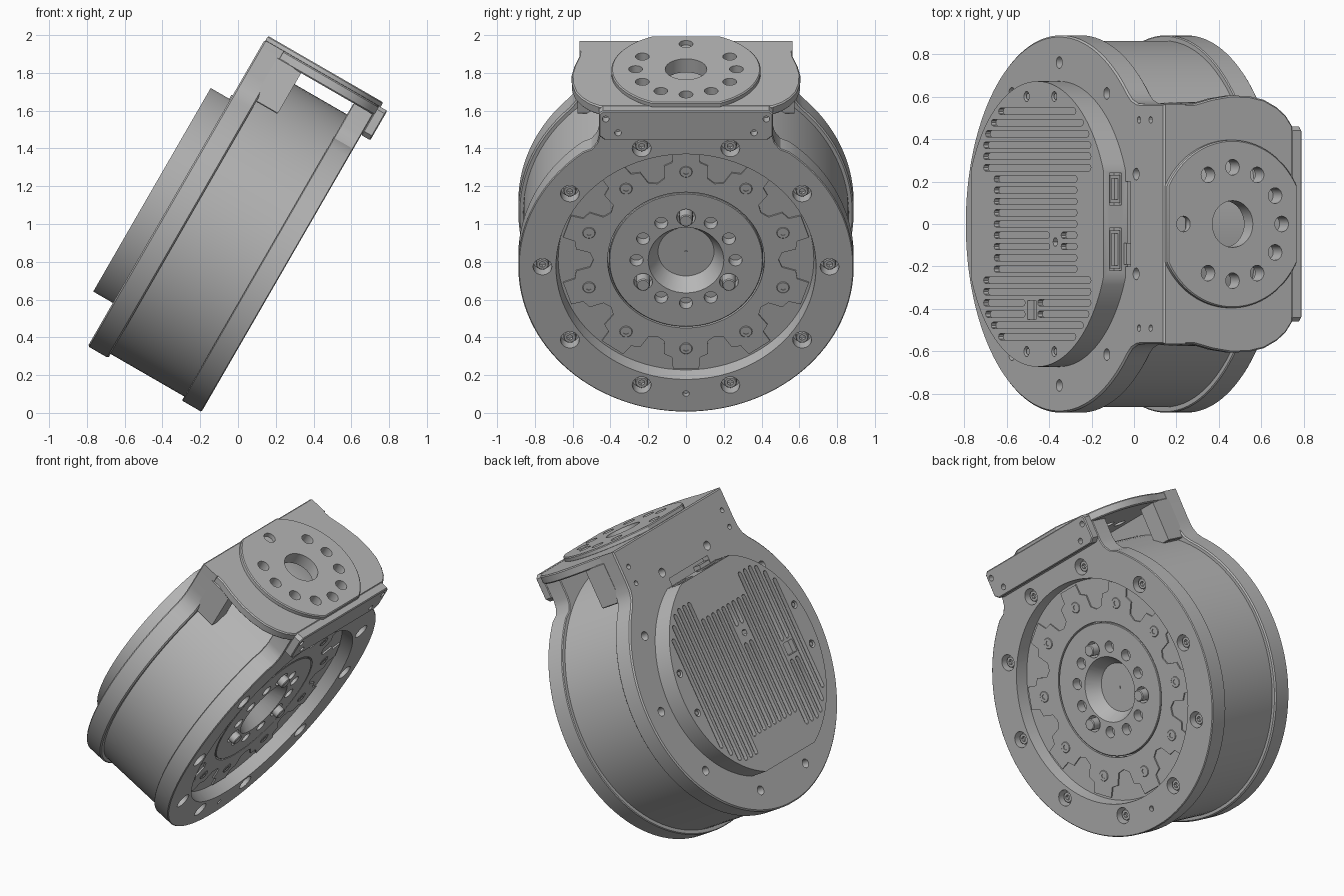
import bpy, bmesh, math
from mathutils import Matrix

if "Cube" in bpy.data.objects:
    bpy.data.objects.remove(bpy.data.objects["Cube"])

grey = bpy.data.materials.new("grey_metal")
grey.use_nodes = True
COLOUR = (0.47, 0.47, 0.47, 1)
grey.diffuse_color = COLOUR
grey.node_tree.nodes["Principled BSDF"].inputs["Base Color"].default_value = COLOUR

# Local frame: x climbs the tilted housing, z runs out of its rear
TILT = Matrix.Rotation(math.radians(-60), 4, 'Y')
PLACE = TILT @ Matrix.Translation((0.795, 0, 0))
SIDES = (-1, 1)


def polar(r, deg):
    return r * math.cos(math.radians(deg)), r * math.sin(math.radians(deg))


def circle(r, n=48, centre=(0, 0)):
    return [(centre[0] + p[0], centre[1] + p[1])
            for p in (polar(r, 360 * i / n) for i in range(n))]


def rect(a0, a1, b0, b1):
    return [(a0, b0), (a1, b0), (a1, b1), (a0, b1)]


def slot(x0, x1, y, r):
    right = [(x1 + p[0], y + p[1]) for p in (polar(r, a) for a in range(-90, 91, 45))]
    left = [(x0 + p[0], y + p[1]) for p in (polar(r, a) for a in range(90, 271, 45))]
    return right + left


def mirrored(half):
    return half + [(a, -b) for a, b in reversed(half)]


def clipped_disc(r, flat, n=96):
    """Round outline with two flats, one at each end of the first axis."""
    turn = math.degrees(math.acos(flat / r))
    half = [polar(r, turn + (180 - 2 * turn) * i / (n // 2)) for i in range(n // 2 + 1)]
    return mirrored(half)


def add_prism(bm, pts, h0, h1, axis='z', end_scale=1):
    """Extrude an outline; axis x takes (z, y) points, axis z takes (x, y)."""
    def at(a, b, h):
        return (a, b, h) if axis == 'z' else (h, b, a)
    low = [bm.verts.new(at(a, b, h0)) for a, b in pts]
    high = [bm.verts.new(at(a * end_scale, b * end_scale, h1)) for a, b in pts]
    caps = [bm.faces.new(low), bm.faces.new(high)]
    n = len(pts)
    for i in range(n):
        j = (i + 1) % n
        bm.faces.new((low[i], low[j], high[j], high[i]))
    return caps


def mesh_object(label, prisms, chamfer):
    bm = bmesh.new()
    rims = []
    for spec in prisms:
        for cap in add_prism(bm, *spec):
            rims += cap.edges
    bmesh.ops.recalc_face_normals(bm, faces=bm.faces)
    if chamfer:
        bmesh.ops.bevel(bm, geom=list(set(rims)), offset=chamfer,
                        segments=1, affect='EDGES')
    mesh = bpy.data.meshes.new(label)
    bm.to_mesh(mesh)
    bm.free()
    ob = bpy.data.objects.new(label, mesh)
    bpy.context.scene.collection.objects.link(ob)
    ob.matrix_world = PLACE
    return ob


def build(name, solids, bevel=0.0, cutters=()):
    """Make one part from prisms, then subtract the cutter prisms."""
    ob = mesh_object(name, solids, bevel)
    if cutters:
        tool = mesh_object("cutter", cutters, 0)
        tool.hide_render = True
        mod = ob.modifiers.new("cut", 'BOOLEAN')
        mod.operation, mod.solver, mod.object = 'DIFFERENCE', 'EXACT', tool
        bpy.context.view_layer.update()
        shape = ob.evaluated_get(bpy.context.evaluated_depsgraph_get())
        result = bpy.data.meshes.new_from_object(shape)
        ob.modifiers.clear()
        ob.data = result
        bpy.data.objects.remove(tool)
    ob.data.materials.clear()
    ob.data.materials.append(grey)
    bpy.ops.object.select_all(action='DESELECT')
    ob.select_set(True)
    bpy.context.view_layer.objects.active = ob
    bpy.ops.object.shade_smooth_by_angle(angle=math.radians(25))


def flange_outline(start, neck):
    """Round flange whose top runs into a straight-sided neck."""
    arc = [polar(0.888, start + (180 - start) * i / 48) for i in range(48)]
    return mirrored(neck[::-1] + arc)


bolts = [polar(0.76, 90 + 36 * i) for i in range(10)]

# Drum housing
build("drum", [(circle(0.862, 96), 0.28, 0.75)], 0,
      [(circle(0.45), 0.2, 0.36)])

# Front flange: open ring with counterbored bolt circle
front = flange_outline(38, [(0.72, 0.5), (0.76, 0.47), (0.8, 0.46), (0.93, 0.46)])
build("front_flange", [(front, 0.17, 0.29)], 0.005,
      [(circle(0.69, 96), 0.16, 0.3, 'z', 0.97)]
      + [(circle(0.05, 20, b), 0.1, 0.235) for b in bolts]
      + [(circle(0.017, 12, (-0.775, 0)), 0.1, 0.2)])
build("front_bolts", [(circle(0.034, 16, b), 0.195, 0.24) for b in bolts], 0.004,
      [(circle(0.017, 6, b), 0.18, 0.215) for b in bolts])

# Recessed cover ring with lobed pads around its screws
opening = [(circle(0.415, 80), 0.2, 0.4)]
build("cover_ring", [(circle(0.68, 96), 0.25, 0.3)], 0, opening)
lobes = []
for i in range(10):
    for r, off in ((0.665, -12), (0.6, -11), (0.585, -6.5), (0.51, -5), (0.49, 0),
                   (0.51, 5), (0.585, 6.5), (0.6, 11), (0.665, 12)):
        lobes.append(polar(r, 36 * i + 18 + off))
pads = [polar(0.54, 36 * i) for i in range(10)]
build("lobed_plate", [(lobes, 0.241, 0.26)], 0, opening)
build("cover_screws", [(circle(0.034, 16, p), 0.237, 0.26) for p in pads], 0.003,
      [(circle(0.016, 6, p), 0.2, 0.25) for p in pads])

# Output rotor with central pit, hole circle and three dowels
ring = [polar(0.262, 30 * i) for i in range(12)]
build("rotor", [(circle(0.408, 80), 0.24, 0.37)], 0.004,
      [(circle(0.206), 0.23, 0.33, 'z', 0.72)]
      + [(circle(0.05 if i % 4 == 0 else 0.035, 20, p), 0.2, 0.3)
         for i, p in enumerate(ring)])
build("dowels", [(circle(0.036, 20, ring[i]), 0.2, 0.31) for i in (0, 4, 8)], 0.005)
build("pit_centre", [(circle(0.008, 10), 0.325, 0.34)])

# Rear flange rising into the bracket's back wall
rear = flange_outline(44, [(0.68, 0.585), (0.73, 0.568), (0.79, 0.565), (0.985, 0.565)])
neck_holes = [(x, s * 0.49) for x in (0.75, 0.86) for s in SIDES]
build("rear_flange", [(rear, 0.74, 0.865)], 0.008,
      [(circle(0.028, 16, b), 0.8, 0.9) for b in bolts]
      + [(circle(0.016, 12, p), 0.8, 0.9) for p in neck_holes]
      + [(rect(0.6, 0.67, -0.2, 0.2), 0.82, 0.9)])

# Rear cap with cooling grooves and socket openings
grooves = []
for i in range(21):
    y = 0.53 - 0.053 * i
    if 6 <= i <= 14:
        lo, hi = -0.39, 0.36
    else:
        hi = min(0.49, math.sqrt(0.655 ** 2 - (abs(y) + 0.015) ** 2) - 0.015)
        lo = -hi
    spans = [(lo, hi)]
    if i in (11, 12):
        spans = [(lo, 0.1), (0.24, hi)]
    elif i in (17, 18):
        spans = [(lo, -0.13), (0.02, hi)]
    grooves += [(slot(a, b, y, 0.015), 0.96, 1.0) for a, b in spans]
cap_screws = [(x, s * 0.6) for x in (-0.1, 0.16) for s in SIDES]
sockets = {"left_socket": (0.09, 0.24), "right_socket": (-0.22, -0.02)}
build("rear_cap", [(clipped_disc(0.672, 0.622), 0.85, 0.985)], 0,
      grooves + [(circle(0.022, 6, (0.17, -0.085)), 0.95, 1.0),
                 (rect(-0.09, -0.01, -0.45, -0.36), 0.95, 1.0)]
      + [(circle(0.024, 16, p), 0.96, 1.0) for p in cap_screws]
      + [(rect(0.885, 0.95, y0, y1), 0.55, 0.65, 'x') for y0, y1 in sockets.values()])
build("cap_screws", [(circle(0.014, 12, p), 0.95, 0.978) for p in cap_screws])

# Cable sockets set into the cap's upper flat
for name, (y0, y1) in sockets.items():
    build(name, [(rect(0.89, 0.945, y0 + 0.01, y1 - 0.01), 0.54, 0.615, 'x')], 0,
          [(rect(0.9, 0.935, y0 + 0.025, y1 - 0.025), 0.58, 0.66, 'x')])
build("small_socket", [(rect(0.81, 0.872, -0.19, -0.09), 0.6, 0.645, 'x')])

# Bracket top plate with round mounting pad
plate = mirrored([(0.86, 0.56), (0.7, 0.565), (0.6, 0.59), (0.5, 0.605), (0.4, 0.602),
                  (0.32, 0.585), (0.25, 0.55), (0.2, 0.51), (0.165, 0.46)])
pad = [(0.508 + a, b) for a, b in clipped_disc(0.395, 0.352)]
mount = [(0.508 - a, b) for a, b in
         (polar(0.267, d) for d in (0, 30, 60, 90, 120, 180, 240, 270, 300, 330))]
holes = [(circle(0.11, 40, (0.508, 0)), 0.8, 1.1, 'x')]
holes += [(circle(0.037, 20, m), 0.8, 1.1, 'x') for m in mount]
build("top_plate", [(plate, 0.93, 0.985, 'x')], 0.007, holes)
build("mounting_pad", [(pad, 0.98, 1.013, 'x')], 0.006, holes)

# Bracket front tab with its screw holes
tab = mirrored([(0.805, 0.43), (0.83, 0.46), (0.965, 0.46), (0.985, 0.44)])
tab_holes = [(x, s * y) for x, y in ((0.85, 0.36), (0.935, 0.425)) for s in SIDES]
build("front_tab", [(tab, 0.115, 0.172)], 0.006,
      [(circle(0.018, 14, p), 0.1, 0.16) for p in tab_holes])

# Gussets under the plate on both sides
for name, s in (("left_gusset", 1), ("right_gusset", -1)):
    wedge = [(0.76, s * 0.4), (0.61, s * 0.46), (0.61, s * 0.575), (0.76, s * 0.567)]
    build(name, [(wedge, 0.68, 0.94, 'x')], 0.005)
